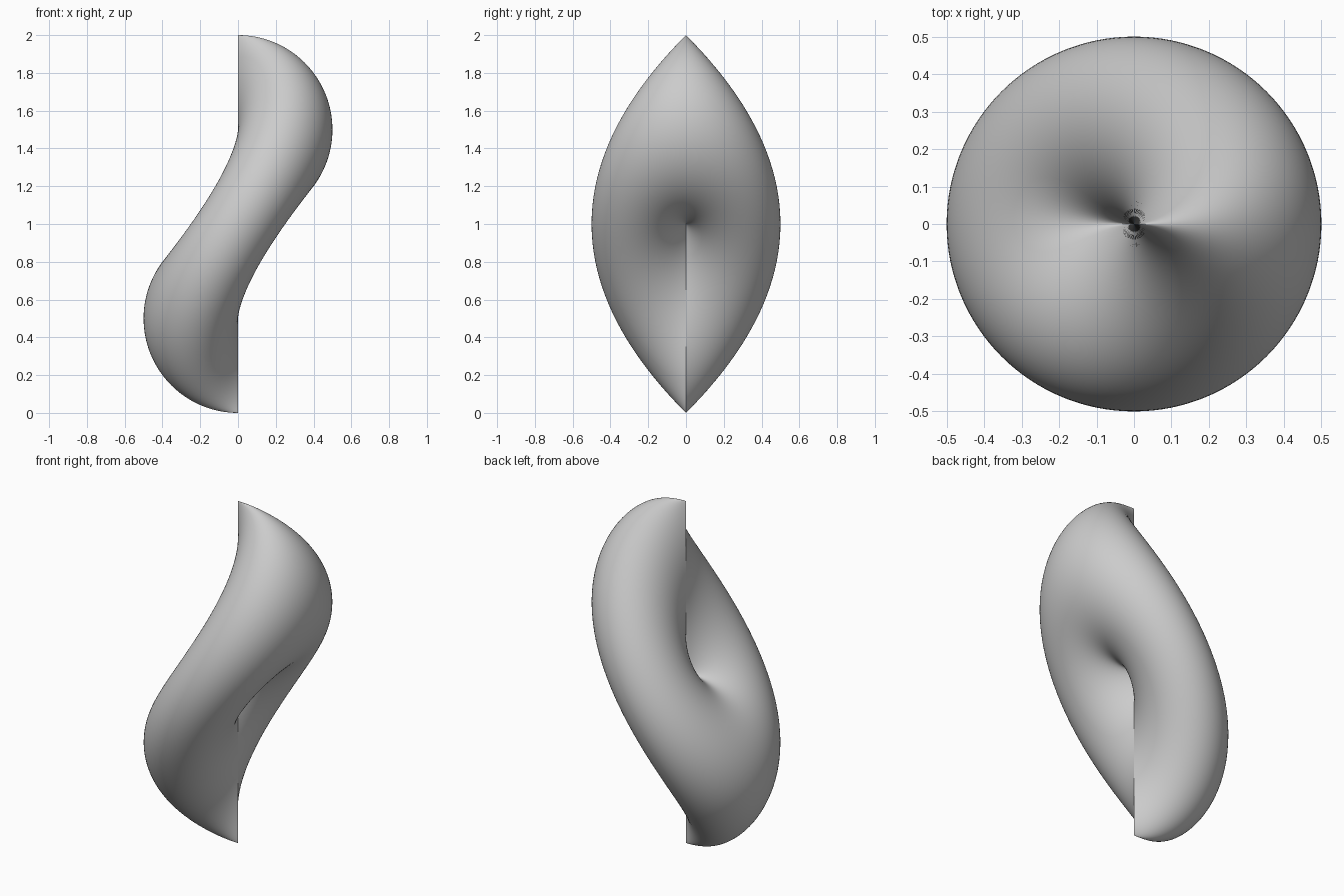
import bpy
import bmesh
from math import cos, sin, pi

cube = bpy.data.objects.get("Cube")
if cube:
    bpy.data.objects.remove(cube, do_unlink=True)

RADIUS = 0.5   # half-disc profile radius
RISE = 0.5     # how far the profile rides up and down around the axis
MIDDLE = 1.0   # height of the centre

# Plain grey material
grey = bpy.data.materials.new("plain_grey")
grey.use_nodes = True
colour = (0.6, 0.6, 0.6, 1)
grey.diffuse_color = colour
shader = next(n for n in grey.node_tree.nodes if n.type == 'BSDF_PRINCIPLED')
shader.inputs["Base Color"].default_value = colour

# Half-disc profile swept once around the axis while it rises and falls:
# a flat grid is wrapped so that x is the turn and y runs along the profile
bm = bmesh.new()
bmesh.ops.create_grid(bm, x_segments=128, y_segments=64, size=1)
seam = [v for v in bm.verts if abs(v.co.x) > 0.999]
for v in bm.verts:
    turn, lift = v.co.x * pi, v.co.y * pi / 2
    r = RADIUS * cos(lift)
    v.co = (r * cos(turn), r * sin(turn),
            MIDDLE + RISE * cos(turn) + RADIUS * sin(lift))

# Close the seam where the sweep meets itself
bmesh.ops.remove_doubles(bm, verts=seam, dist=0.0001)
for f in bm.faces:
    f.smooth = True

mesh = bpy.data.meshes.new("twisted_body")
bm.to_mesh(mesh)
bm.free()
mesh.materials.append(grey)
body = bpy.data.objects.new("twisted_body", mesh)
bpy.context.collection.objects.link(body)
